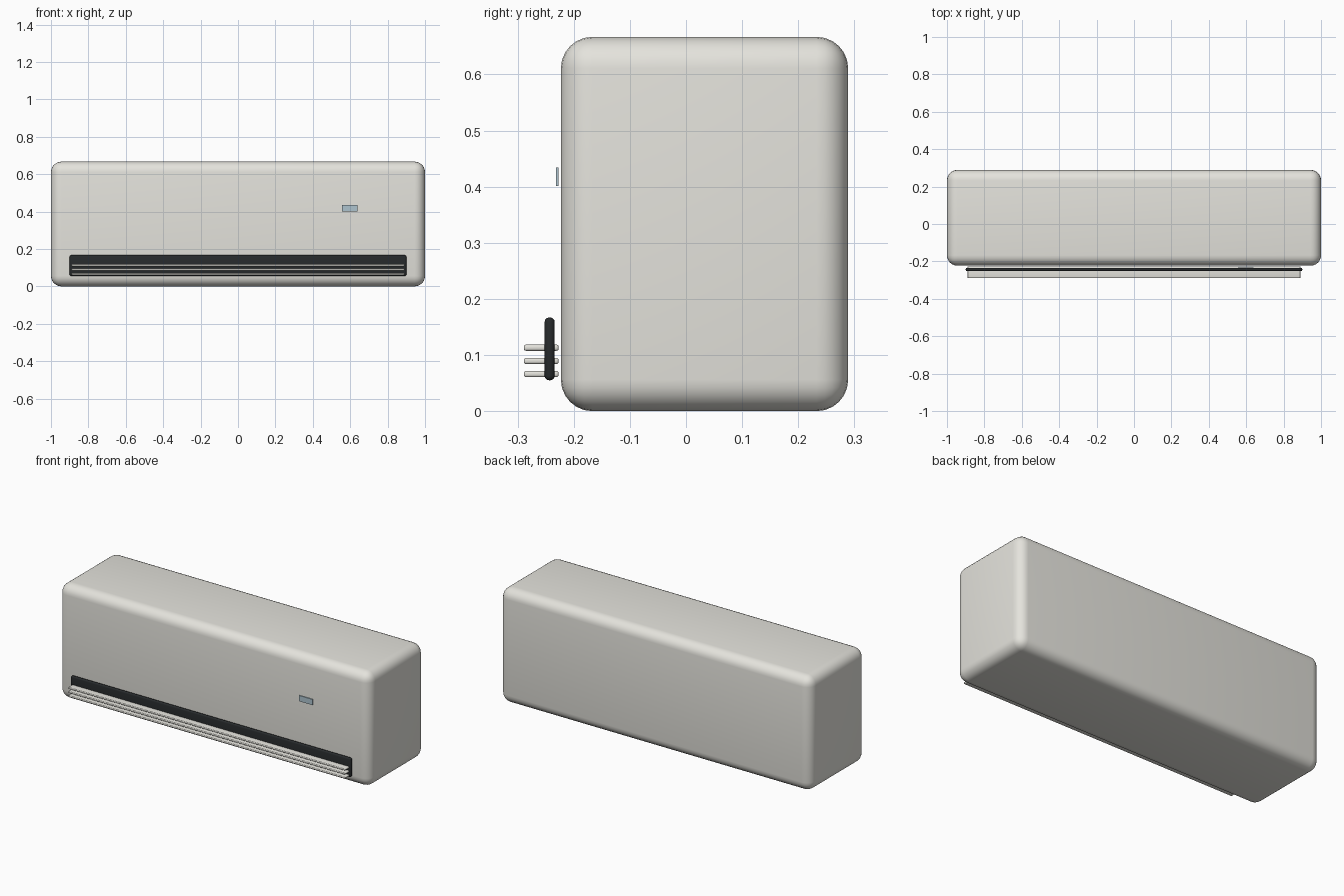
import bpy
import math

if "Cube" in bpy.data.objects:
    bpy.data.objects.remove(bpy.data.objects["Cube"])


def material(name, color):
    m = bpy.data.materials.new(name)
    m.diffuse_color = (*color, 1)
    m.use_nodes = True
    m.node_tree.nodes["Principled BSDF"].inputs["Base Color"].default_value = m.diffuse_color
    return m


def rounded_box(name, x, y, z, radius=0, segments=4, mat=None):
    """Box spanning the (min, max) ranges, with rounded edges."""
    spans = (x, y, z)
    bpy.ops.mesh.primitive_cube_add(size=1, location=[(a + b) / 2 for a, b in spans])
    ob = bpy.context.object
    ob.name = name
    ob.scale = [b - a for a, b in spans]
    bpy.ops.object.transform_apply(location=False, rotation=False, scale=True)
    if radius:
        bev = ob.modifiers.new("rounding", 'BEVEL')
        bev.width = radius
        bev.segments = segments
        bpy.ops.object.modifier_apply(modifier=bev.name)
        bpy.ops.object.shade_smooth_by_angle(angle=math.radians(40))
    if mat:
        ob.data.materials.append(mat)
    return ob


shell = material("warm_white", (0.78, 0.77, 0.72))
dark = material("vent_black", (0.02, 0.023, 0.025))
glass = material("display_blue", (0.42, 0.55, 0.62))

# Main housing
rounded_box("housing", (-1, 1), (-0.223, 0.289), (0, 0.667), 0.056, 6, shell)

# Dark air outlet panel
rounded_box("air_outlet", (-0.9, 0.9), (-0.252, -0.234), (0.055, 0.167), 0.008, 3, dark)

# Louvre slats
for i in range(3):
    z = 0.066 + i * 0.0235
    rounded_box(f"louvre_{i + 1}", (-0.89, 0.89), (-0.289, -0.227),
                (z - 0.0055, z + 0.0055), 0.004, 3, shell)

# Small display
rounded_box("display", (0.555, 0.64), (-0.232, -0.227), (0.401, 0.434), mat=glass)
